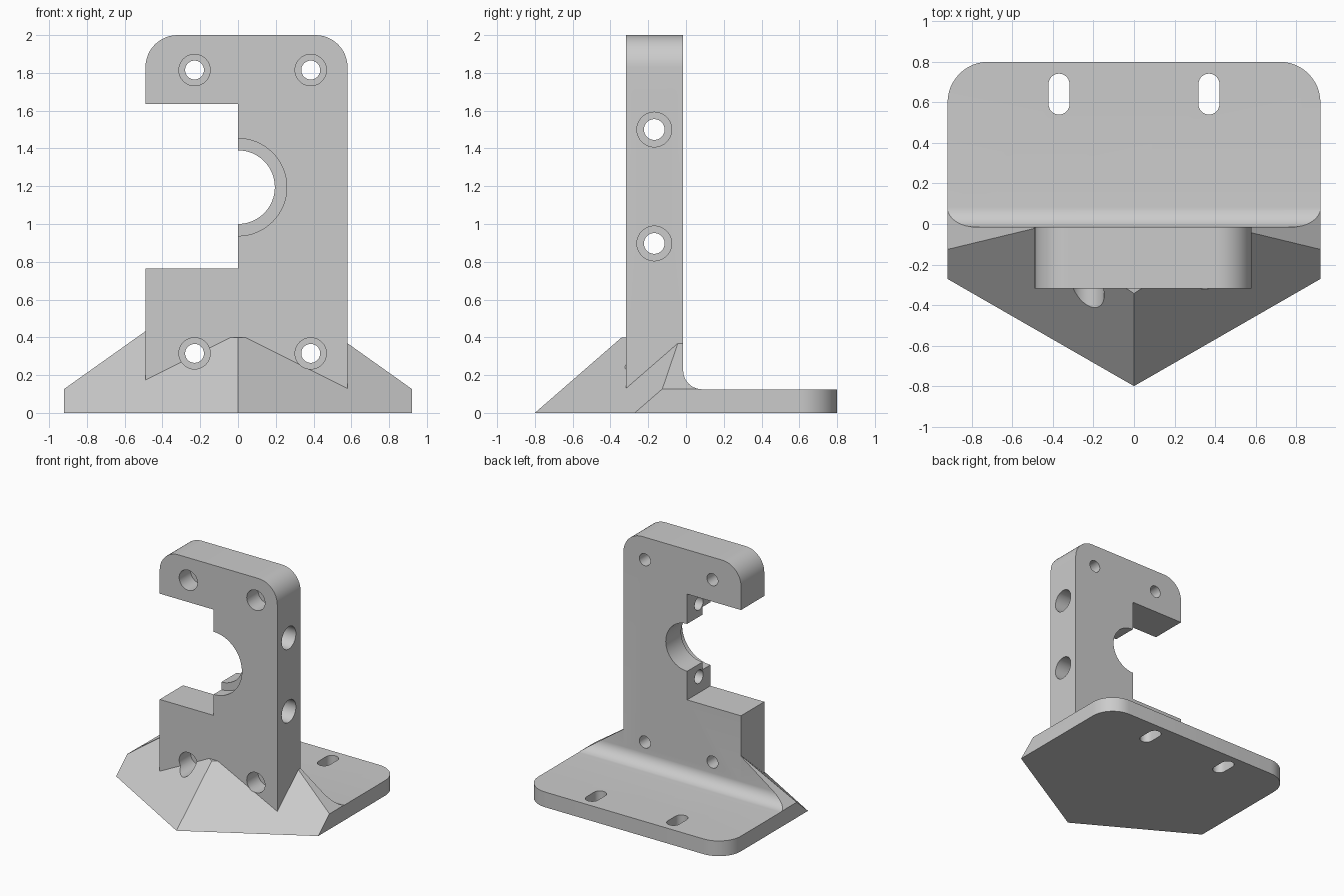
import bpy, bmesh
from math import sin, cos, pi
from mathutils import Vector

cube = bpy.data.objects.get("Cube")
if cube:
    bpy.data.objects.remove(cube)

BACK, FRONT = -0.015, -0.318
BORE_Z = 1.195

grey = bpy.data.materials.new("light_grey")
grey.use_nodes = True
grey.diffuse_color = (0.6, 0.6, 0.6, 1)
grey.node_tree.nodes["Principled BSDF"].inputs["Base Color"].default_value = (0.6, 0.6, 0.6, 1)


def arc(cx, cy, r, start, end, n=12):
    """Points on an arc, angles in degrees."""
    angles = [(start + (end - start) * i / n) * pi / 180 for i in range(n + 1)]
    return [(cx + r * cos(a), cy + r * sin(a)) for a in angles]


def circle(cx, cy, r, n=40):
    return arc(cx, cy, r, 0, 360, n)[:-1]


def prism_mesh(points, axis, lo, hi):
    """Extrude a 2D outline along x, y or z."""
    place = {"x": lambda p, d: (d, p[0], p[1]),
             "y": lambda p, d: (p[0], d, p[1]),
             "z": lambda p, d: (p[0], p[1], d)}[axis]
    bm = bmesh.new()
    face = bm.faces.new([bm.verts.new(place(p, lo)) for p in points])
    out = bmesh.ops.extrude_face_region(bm, geom=[face])
    shift = Vector(place((0, 0), hi - lo))
    bmesh.ops.translate(bm, vec=shift, verts=[v for v in out["geom"] if isinstance(v, bmesh.types.BMVert)])
    bmesh.ops.recalc_face_normals(bm, faces=bm.faces)
    return bm


def make_object(name, bm):
    mesh = bpy.data.meshes.new(name)
    bm.to_mesh(mesh)
    bm.free()
    mesh.materials.append(grey)
    obj = bpy.data.objects.new(name, mesh)
    bpy.context.collection.objects.link(obj)
    return obj


def combine(target, tool, operation):
    """Apply a boolean and remove the tool."""
    mod = target.modifiers.new(tool.name, "BOOLEAN")
    mod.object, mod.operation, mod.solver = tool, operation, "EXACT"
    bpy.context.view_layer.objects.active = target
    bpy.ops.object.modifier_apply(modifier=mod.name)
    bpy.data.objects.remove(tool)


def cut(target, points, axis, lo, hi):
    tool = make_object("cutter", prism_mesh(points, axis, lo, hi))
    tool.hide_render = True
    combine(target, tool, "DIFFERENCE")


# Foot: side profile with a fillet, rounded back corners
profile = [(-0.8, 0), (-0.8, 0.46), (BACK, 0.46)]
profile += arc(BACK + 0.1, 0.225, 0.1, 180, 270, 10)
profile += [(0.8, 0.125), (0.8, 0)]
bm = prism_mesh(profile, "x", -0.92, 0.92)
corners = [e for e in bm.edges if all(v.co.y > 0.79 for v in e.verts)
           and abs(e.verts[0].co.z - e.verts[1].co.z) > 0.1]
bmesh.ops.bevel(bm, geom=corners, offset=0.2, segments=12, profile=0.5, affect="EDGES")

# Foot: pointed front slopes, sloping shoulders and the blunt ridge
planes = [((0, -0.32, 0.4), (0, -0.1, 1))]
for s in (-1, 1):
    planes.append(((0, -0.8, 0), (0.5 * s, -0.87, 1)))
    planes.append(((0.92 * s, 0, 0.127), (0.71 * s, 0, 1)))
for co, normal in planes:
    out = bmesh.ops.bisect_plane(bm, geom=bm.verts[:] + bm.edges[:] + bm.faces[:], dist=1e-5,
                                 plane_co=co, plane_no=Vector(normal).normalized(), clear_outer=True)
    rim = [e for e in out["geom_cut"] if isinstance(e, bmesh.types.BMEdge) and e.is_boundary]
    bmesh.ops.holes_fill(bm, edges=rim, sides=0)
bmesh.ops.recalc_face_normals(bm, faces=bm.faces)
bracket = make_object("mounting_bracket", bm)

# Upright: C-shaped plate with rounded top corners
outline = [(-0.49, 0.06), (0.58, 0.06)]
outline += arc(0.41, 1.83, 0.17, 0, 90) + arc(-0.32, 1.83, 0.17, 90, 180)
outline += [(-0.49, 1.635), (0, 1.635), (0, 0.765), (-0.49, 0.765)]
upright = make_object("upright", prism_mesh(outline, "y", FRONT, BACK))
combine(bracket, upright, "UNION")

# Stepped central bore
cut(bracket, circle(0, BORE_Z, 0.195, 64), "y", -0.5, 0.2)
cut(bracket, circle(0, BORE_Z, 0.258, 64), "y", -0.5, -0.215)

# Counterbored front holes, reaching through the sloping foot
for x in (-0.23, 0.385):
    for z in (0.315, 1.815):
        cut(bracket, circle(x, z, 0.05), "y", -0.9, 0.1)
        cut(bracket, circle(x, z, 0.083), "y", -0.9, -0.17)

# Counterbored side holes
for z in (0.897, 1.5):
    cut(bracket, circle(-0.168, z, 0.055), "x", -0.1, 0.7)
    cut(bracket, circle(-0.168, z, 0.092), "x", 0.28, 0.7)

# Slots in the foot
for x in (-0.37, 0.37):
    slot = arc(x, 0.69, 0.052, 0, 180) + arc(x, 0.592, 0.052, 180, 360)
    cut(bracket, slot, "z", -0.1, 0.3)

bpy.ops.object.select_all(action="DESELECT")
bracket.select_set(True)
bpy.context.view_layer.objects.active = bracket
bpy.ops.object.shade_smooth_by_angle(angle=pi / 6)
